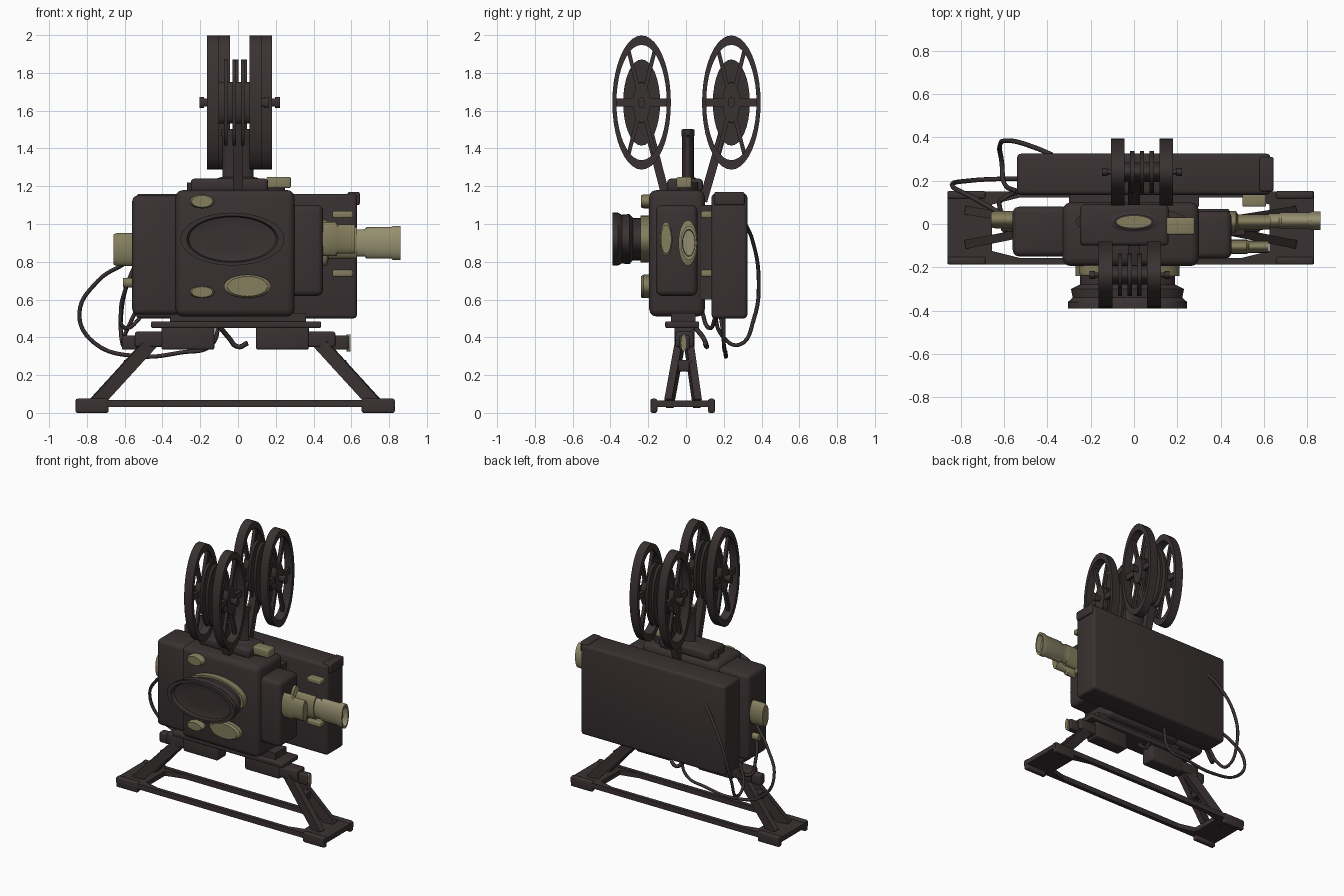
import bpy, bmesh, math
from mathutils import Vector, Matrix

cube = bpy.data.objects.get("Cube")
if cube:
    bpy.data.objects.remove(cube, do_unlink=True)


def material(name, rgb):
    m = bpy.data.materials.new(name)
    m.use_nodes = True
    m.diffuse_color = (*rgb, 1)
    bsdf = m.node_tree.nodes["Principled BSDF"]
    bsdf.inputs["Base Color"].default_value = (*rgb, 1)
    bsdf.inputs["Roughness"].default_value = 0.8
    return m


DARK = material("dark brown metal", (0.042, 0.031, 0.032))
GREY = material("film grey", (0.036, 0.031, 0.029))
BRASS = material("dull brass", (0.23, 0.205, 0.11))
PALE = material("pale brass", (0.30, 0.27, 0.16))


def finish(name, bm, mat):
    bmesh.ops.remove_doubles(bm, verts=bm.verts, dist=0.0005)
    bmesh.ops.recalc_face_normals(bm, faces=bm.faces)
    mesh = bpy.data.meshes.new(name)
    bm.to_mesh(mesh)
    bm.free()
    mesh.materials.append(mat)
    ob = bpy.data.objects.new(name, mesh)
    bpy.context.collection.objects.link(ob)
    bpy.ops.object.select_all(action='DESELECT')
    ob.select_set(True)
    bpy.context.view_layer.objects.active = ob
    bpy.ops.object.shade_smooth_by_angle(angle=math.radians(35))
    return ob


def box(name, lo, hi, mat=DARK, bevel=0.0):
    lo, hi = Vector(lo), Vector(hi)
    bm = bmesh.new()
    bmesh.ops.create_cube(bm, size=1, matrix=Matrix.Translation((lo + hi) / 2) @ Matrix.Diagonal((*(hi - lo), 1)))
    if bevel:
        bmesh.ops.bevel(bm, geom=bm.edges[:], offset=bevel, segments=3, profile=0.5, affect='EDGES')
    return finish(name, bm, mat)


def beam(name, a, b, w, h, mat=DARK):
    a, b = Vector(a), Vector(b)
    rot = (b - a).to_track_quat('Z', 'Y').to_matrix().to_4x4()
    bm = bmesh.new()
    bmesh.ops.create_cube(bm, size=1, matrix=Matrix.Translation((a + b) / 2) @ rot
                          @ Matrix.Diagonal((w, h, (b - a).length, 1)))
    return finish(name, bm, mat)


def add_lathe(bm, centre, axis, radii, profile, n=32):
    """Oval turned shape: profile holds (radius factor, distance along axis)."""
    rings = []
    for r, t in profile:
        ring = []
        for i in range(n):
            u = radii[0] * r * math.cos(math.tau * i / n)
            v = radii[1] * r * math.sin(math.tau * i / n)
            p = {'x': (t, u, v), 'y': (u, t, v), 'z': (u, v, t)}[axis]
            ring.append(bm.verts.new(Vector(centre) + Vector(p)))
        rings.append(ring)
    for a, b in zip(rings, rings[1:]):
        for i in range(n):
            j = (i + 1) % n
            bm.faces.new((a[i], a[j], b[j], b[i]))


def lathe(name, centre, axis, radii, profile, mat=DARK):
    bm = bmesh.new()
    add_lathe(bm, centre, axis, radii, profile)
    return finish(name, bm, mat)


def disc(name, centre, axis, radii, depth, mat=DARK):
    return lathe(name, centre, axis, radii, [(0, 0), (1, 0), (1, depth), (0, depth)], mat)


def cable(name, points, radius=0.011):
    curve = bpy.data.curves.new(name, 'CURVE')
    curve.dimensions = '3D'
    curve.bevel_depth = radius
    curve.bevel_resolution = 1
    curve.resolution_u = 6
    curve.use_fill_caps = True
    s = curve.splines.new('BEZIER')
    s.bezier_points.add(len(points) - 1)
    for bp, p in zip(s.bezier_points, points):
        bp.co = p
        bp.handle_left_type = bp.handle_right_type = 'AUTO'
    curve.materials.append(DARK)
    bpy.context.collection.objects.link(bpy.data.objects.new(name, curve))


# Main housing with side compartments and rear case
box("main_housing", (-0.33, -0.195, 0.51), (0.30, 0.10, 1.18), bevel=0.04)
box("right_compartment", (-0.56, -0.15, 0.52), (-0.30, 0.08, 1.15), bevel=0.03)
box("left_compartment", (0.25, -0.16, 0.62), (0.45, 0.06, 1.10), bevel=0.03)
box("rear_case", (-0.54, 0.135, 0.50), (0.63, 0.325, 1.16), bevel=0.02)
box("rear_case_lip", (0.58, 0.15, 1.10), (0.645, 0.31, 1.17), bevel=0.01)
box("rear_case_joint", (-0.30, 0.08, 0.60), (0.30, 0.15, 1.10))

# Front drum, its brass collar and the front dials
lathe("front_drum", (-0.03, -0.2, 0.92), 'y', (0.275, 0.14),
      [(0.8, 0), (0.8, -0.08), (0.95, -0.10), (0.92, -0.14), (1, -0.16), (1, -0.19),
       (0.88, -0.19), (0.84, -0.165), (0.45, -0.15), (0, -0.17)])
disc("drum_collar", (-0.03, -0.19, 0.92), 'y', (0.24, 0.125), -0.05, BRASS)
for i, (x, z, rx, rz) in enumerate([(-0.19, 1.12, 0.065, 0.037), (-0.19, 0.64, 0.065, 0.033),
                                    (0.05, 0.67, 0.125, 0.062)]):
    lathe(f"front_dial_{i}", (x, -0.19, z), 'y', (rx, rz),
          [(0, 0), (1, 0), (1, -0.035), (0.85, -0.048), (0, -0.048)], BRASS)

# Projection lens, viewing lens and side fittings
lathe("lens_mount", (0.44, 0.01, 0.90), 'x', (0.05, 0.12),
      [(0, 0), (1, 0), (1, 0.03), (0.7, 0.04), (0.7, 0.19), (0, 0.19)], BRASS)
lathe("lens_barrel", (0.62, 0.015, 0.90), 'x', (0.042, 0.09),
      [(0, 0), (0.8, 0), (0.8, 0.05), (0.92, 0.06), (0.92, 0.19), (1, 0.2), (1, 0.24),
       (0.8, 0.24), (0.75, 0.2), (0, 0.2)], PALE)
lathe("viewing_lens", (0.44, -0.105, 0.92), 'x', (0.033, 0.09),
      [(0, 0), (1, 0), (1, 0.08), (0.85, 0.09), (0.85, 0.18), (0, 0.18)], BRASS)
lathe("right_lamp_cap", (-0.66, 0.02, 0.865), 'x', (0.04, 0.088),
      [(0, 0), (0.9, 0), (1, 0.02), (1, 0.12), (0, 0.12)], BRASS)
disc("right_plug", (-0.61, 0.02, 0.69), 'x', (0.02, 0.025), 0.06, BRASS)
for z in (0.74, 1.05):
    box("rear_case_bracket", (0.50, 0.08, z - 0.018), (0.61, 0.14, z + 0.018), BRASS, 0.008)

# Top plate, chimney and brass catch
disc("top_ring", (-0.01, 0.01, 1.15), 'z', (0.26, 0.07), 0.07)
box("top_plate", (-0.25, -0.10, 1.17), (0.16, 0.09, 1.24), bevel=0.02)
box("top_catch", (0.15, -0.05, 1.19), (0.28, 0.03, 1.25), BRASS, 0.01)
lathe("chimney", (0.0, 0.01, 1.2), 'z', (0.09, 0.035),
      [(0, 0), (1.3, 0), (1.3, 0.04), (0.9, 0.05), (0.9, 0.26), (1, 0.27), (1, 0.3), (0, 0.3)])
disc("chimney_cap", (0.0, 0.01, 1.498), 'z', (0.08, 0.027), 0.006, BRASS)

# Film reels: two flanges per reel with an oval rim, six spokes and a hub
RY, RZ = 0.155, 0.355


def flange(name, x, y, z):
    bm = bmesh.new()
    w = 0.032
    add_lathe(bm, (x, y, z), 'x', (RY, RZ),
              [(1, -w), (1, w), (0.86, w), (0.86, -w), (1, -w)], 40)
    add_lathe(bm, (x, y, z), 'x', (RY, RZ),
              [(0, -0.02), (0.3, -0.02), (0.3, 0.02), (0, 0.02)], 24)
    oval = Matrix.Translation((x, y, z)) @ Matrix.Diagonal((1, RY, RZ, 1))
    for k in range(6):
        spoke = Matrix.Rotation(math.tau * (k + 0.5) / 6, 4, 'X') @ Matrix.Translation((0, 0, 0.57))
        bmesh.ops.create_cube(bm, size=1, matrix=oval @ spoke @ Matrix.Diagonal((0.025, 0.12, 0.64, 1)))
    return finish(name, bm, DARK)


for label, x, y in (("front", -0.02, -0.235), ("rear", 0.037, 0.24)):
    z = 1.643
    for side in (-1, 1):
        flange(f"{label}_reel_flange", x + side * 0.112, y, z)
    for k in range(-1, 2):
        disc(f"{label}_film_disc", (x + k * 0.045 - 0.01, y, z), 'x', (0.098, 0.228), 0.02, GREY)
    disc(f"{label}_film_core", (x - 0.08, y, z), 'x', (0.045, 0.11), 0.16)
    disc(f"{label}_axle", (x - 0.18, y, z), 'x', (0.012, 0.022), 0.36)
    for side in (-1, 1):
        disc(f"{label}_axle_nut", (x + side * 0.16, y, z), 'x', (0.018, 0.03), side * 0.025)
    foot = -0.10 if y < 0 else 0.09
    beam(f"{label}_reel_arm", (0.0, foot, 1.12), (0.0, y, z), 0.055, 0.045)

# Mounting plate and clamps under the housing
box("mounting_neck", (-0.36, -0.08, 0.48), (0.36, 0.05, 0.53))
box("mounting_plate", (-0.46, -0.11, 0.45), (0.44, 0.07, 0.485), bevel=0.008)
OFF = -0.015
for side in (-1, 1):
    def span(name, x0, x1, y0, y1, z0, z1, bevel=0.01):
        xs = sorted((OFF + side * x0, OFF + side * x1))
        box(name, (xs[0], y0, z0), (xs[1], y1, z1), DARK, bevel)

    span("clamp_block", 0.11, 0.39, -0.06, 0.045, 0.335, 0.46, 0.012)
    span("leg_socket", 0.36, 0.53, -0.055, 0.04, 0.35, 0.43)
    span("leg_pin", 0.52, 0.60, -0.035, 0.02, 0.335, 0.41)
    # Forked legs
    for dy in (-1, 1):
        beam("leg", (OFF + side * 0.74, -0.015 + dy * 0.075, 0.05),
             (OFF + side * 0.42, -0.008 + dy * 0.018, 0.40), 0.04, 0.07)
    span("leg_web", 0.53, 0.59, -0.045, 0.03, 0.22, 0.28, 0.006)
    # Foot plate with swept gussets
    outline = [(0.845, -0.185), (0.845, 0.15), (0.50, 0.15), (0.50, 0.125), (0.64, 0.09),
               (0.64, -0.125), (0.50, -0.16), (0.50, -0.185)]
    bm = bmesh.new()
    face = bm.faces.new([bm.verts.new((OFF + side * x, y, 0.03)) for x, y in outline])
    top = bmesh.ops.extrude_face_region(bm, geom=[face])["geom"]
    bmesh.ops.translate(bm, vec=(0, 0, 0.035), verts=[v for v in top if isinstance(v, bmesh.types.BMVert)])
    finish("foot_plate", bm, DARK)
    for y in (-0.17, 0.135):
        span("foot_pad", 0.67, 0.845, y - 0.018, y + 0.018, 0.0, 0.075, 0.01)
for y in (-0.172, 0.137):
    box("base_rail", (-0.70, y - 0.014, 0.03), (0.67, y + 0.014, 0.068))
disc("leg_pin_cap", (0.575, -0.012, 0.37), 'x', (0.016, 0.045), 0.02, BRASS)

# Cables
cable("long_cable", [(-0.60, 0.04, 0.79), (-0.74, 0.12, 0.70), (-0.84, 0.18, 0.52), (-0.76, 0.20, 0.37),
                     (-0.53, 0.21, 0.30), (-0.30, 0.21, 0.32), (-0.14, 0.2, 0.36), (-0.10, 0.2, 0.51)])
cable("rear_cable", [(-0.38, 0.32, 0.99), (-0.45, 0.35, 0.92), (-0.58, 0.385, 0.70), (-0.62, 0.36, 0.50),
                     (-0.61, 0.28, 0.36), (-0.60, 0.19, 0.41), (-0.54, 0.15, 0.54)])
cable("side_cable", [(-0.59, 0.02, 0.68), (-0.62, 0.08, 0.55), (-0.60, 0.12, 0.45), (-0.50, 0.16, 0.52)])
cable("hook", [(-0.10, 0.04, 0.46), (-0.05, 0.09, 0.40), (0.0, 0.11, 0.35), (0.05, 0.10, 0.37)], 0.013)
